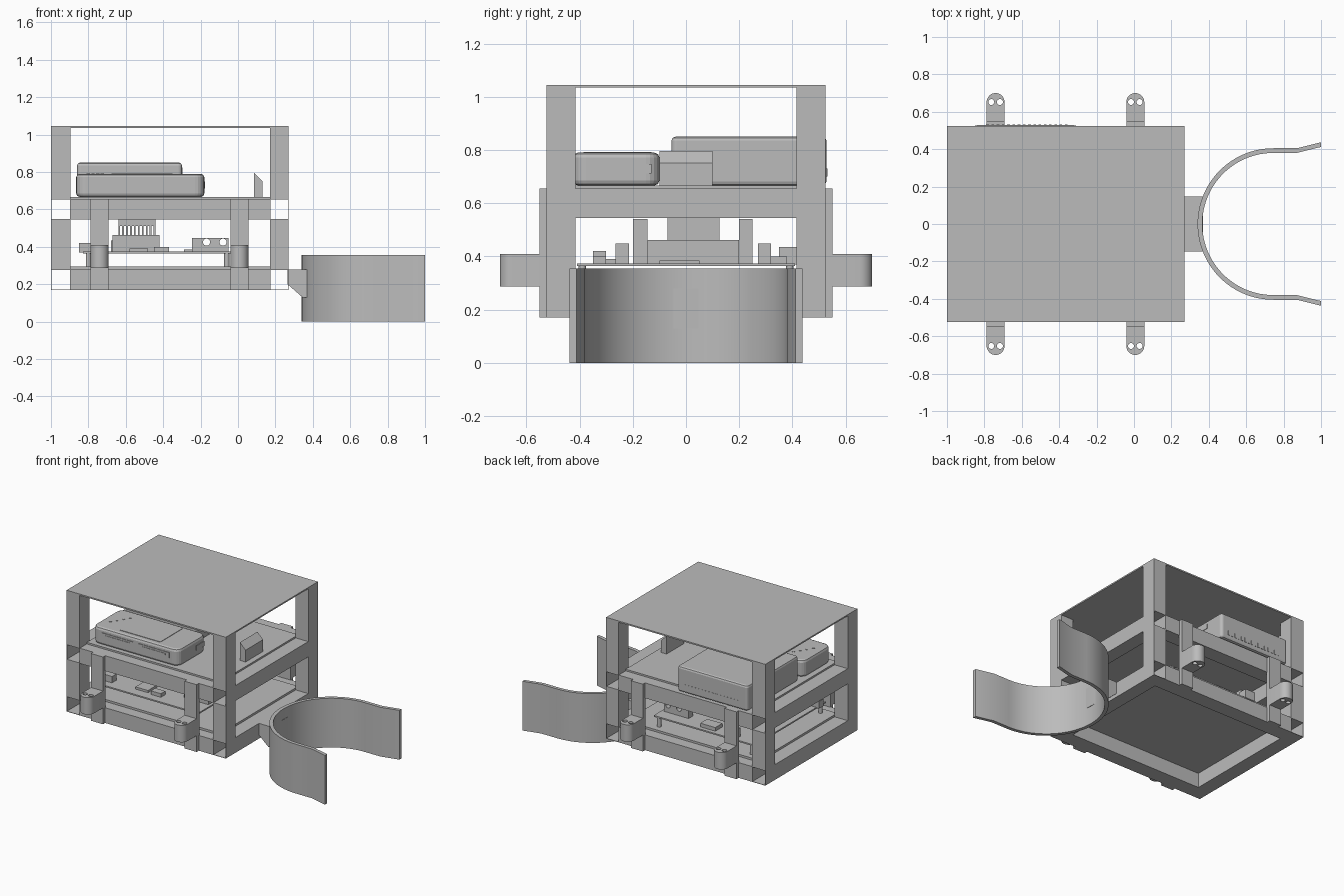
import bpy, bmesh, math
from mathutils import Vector

if "Cube" in bpy.data.objects:
    bpy.data.objects.remove(bpy.data.objects["Cube"])

grey = bpy.data.materials.new("plain_grey")
grey.use_nodes = True
colour = (0.5, 0.5, 0.5, 1)
grey.diffuse_color = colour
grey.node_tree.nodes["Principled BSDF"].inputs["Base Color"].default_value = colour


def finish(name, bm):
    mesh = bpy.data.meshes.new(name)
    bm.to_mesh(mesh)
    bm.free()
    mesh.materials.append(grey)
    obj = bpy.data.objects.new(name, mesh)
    bpy.context.collection.objects.link(obj)
    return obj


def box(name, xs, ys, zs, corner=0, edge=0, open_ends=False):
    """Box from ranges; optional rounded corners, softened rims or open y ends."""
    bm = bmesh.new()
    bmesh.ops.create_cube(bm, size=1)
    for v in bm.verts:
        v.co = Vector(r[0] if c < 0 else r[1] for c, r in zip(v.co, (xs, ys, zs)))
    bm.normal_update()
    if open_ends:
        ends = [f for f in bm.faces if abs(f.normal.y) > 0.9]
        bmesh.ops.delete(bm, geom=ends, context='FACES_ONLY')
    if corner:
        upright = [e for e in bm.edges if abs(e.verts[0].co.z - e.verts[1].co.z) > 0.01]
        bmesh.ops.bevel(bm, geom=upright, offset=corner, segments=5, profile=0.5, affect='EDGES')
    if edge:
        rims = [e for e in bm.edges if abs(e.verts[0].co.z - e.verts[1].co.z) < 0.001]
        bmesh.ops.bevel(bm, geom=rims, offset=edge, segments=2, profile=0.5, affect='EDGES')
    obj = finish(name, bm)
    if open_ends:
        wall = obj.modifiers.new("wall", 'SOLIDIFY')
        wall.thickness = 0.004
        wall.offset = -1
    return obj


def prism(name, outlines, low, high, along_y=False):
    """Extrude a filled outline (later outlines are holes) along z or y."""
    curve = bpy.data.curves.new(name, 'CURVE')
    curve.dimensions = '2D'
    curve.fill_mode = 'BOTH'
    curve.extrude = (high - low) / 2
    for points in outlines:
        spline = curve.splines.new('POLY')
        spline.points.add(len(points) - 1)
        for p, (u, v) in zip(spline.points, points):
            p.co = (u, v, 0, 1)
        spline.use_cyclic_u = True
    obj = bpy.data.objects.new(name, curve)
    bpy.context.collection.objects.link(obj)
    mid = (low + high) / 2
    obj.location = (0, mid, 0) if along_y else (0, 0, mid)
    obj.rotation_euler.x = math.pi / 2 if along_y else 0
    bpy.ops.object.select_all(action='DESELECT')
    obj.select_set(True)
    bpy.context.view_layer.objects.active = obj
    bpy.ops.object.convert(target='MESH')
    obj = bpy.context.object
    obj.data.materials.clear()
    obj.data.materials.append(grey)
    bpy.ops.object.shade_smooth_by_angle(angle=math.radians(30))
    return obj


def arc(cx, cy, r, start, end, n):
    return [(cx + r * math.cos(math.radians(start + (end - start) * i / n)),
             cy + r * math.sin(math.radians(start + (end - start) * i / n)))
            for i in range(n + 1)]


def circle(cx, cy, r):
    return arc(cx, cy, r, 0, 345, 23)


# Frame: posts, open-ended side rails, front and back rails
X0, X1, X2, X3 = -1, -0.895, 0.17, 0.27
Y, YI = 0.525, 0.415
LOW, MID, TOP = (0.17, 0.28), (0.545, 0.655), (1.035, 1.045)
for side, xs in (("right", (X0, X1)), ("left", (X2, X3))):
    for end, ys in (("front", (-Y, -YI)), ("back", (YI, Y))):
        for level, zs in (("lower", (LOW[1], MID[0])), ("upper", (MID[1], TOP[0]))):
            box(f"{level}_{end}_{side}_post", xs, ys, zs)
    for level, zs in (("lower", LOW), ("middle", MID)):
        box(f"{level}_{side}_rail", xs, (-Y, Y), zs, open_ends=True)
for end, ys in (("front", (-Y, -YI)), ("back", (YI, Y))):
    for level, zs in (("lower", LOW), ("middle", MID)):
        box(f"{level}_{end}_rail", (X1, X2), ys, zs)
box("roof", (X0, X3), (-Y, Y), TOP)
box("upper_shelf", (X1, X2), (-YI - 0.03, YI + 0.03), (0.65, 0.667))
box("floor_plate", (X1, X2), (-YI - 0.03, YI + 0.03), (0.275, 0.295))

# Mounting straps with drilled lugs, front and back
for end, s in (("front", -1), ("back", 1)):
    for side, x in (("right", -0.74), ("left", 0.007)):
        box(f"{end}_{side}_strap", (x - 0.048, x + 0.048), sorted((s * 0.52, s * 0.55)), (0.17, 0.655))
        tip = [(px, s * py) for px, py in arc(x, 0.652, 0.048, 0, 180, 16)]
        outline = tip + [(x - 0.048, s * 0.545), (x + 0.048, s * 0.545)]
        holes = [circle(x + d, s * 0.652, 0.016) for d in (-0.023, 0.023)]
        prism(f"{end}_{side}_lug", [outline] + holes, 0.288, 0.41)

# Open ring clamp and its bracket
outer = [(1, 0.437), (0.87, 0.405)] + arc(0.745, 0, 0.405, 90, 270, 48) + [(0.87, -0.405), (1, -0.437)]
inner = [(1, -0.412), (0.87, -0.38)] + arc(0.745, 0, 0.38, 270, 90, 48) + [(0.87, 0.38), (1, 0.412)]
prism("ring_clamp", [outer + inner], 0, 0.355)
prism("clamp_bracket", [[(0.265, 0.2), (0.345, 0.13), (0.368, 0.13), (0.368, 0.28), (0.265, 0.28)]],
      -0.147, 0.147, along_y=True)

# Card reader on the shelf
reader = box("card_reader", (-0.865, -0.18), (-0.425, -0.1), (0.667, 0.79), corner=0.05, edge=0.018)
box("reader_screen", (-0.675, -0.35), (-0.385, -0.13), (0.786, 0.793))
for i, x in enumerate((-0.66, -0.375)):
    box(f"card_slot_{i}", (x - 0.125, x + 0.125), (-0.429, -0.42), (0.72, 0.758))
    box(f"card_slit_{i}", (x - 0.095, x + 0.095), (-0.432, -0.42), (0.732, 0.746))
for i in range(4):
    x = -0.80 + 0.025 * i
    prism(f"reader_button_{i}", [circle(x, -0.31 + 0.04 * i, 0.009)], 0.786, 0.793)
box("reader_side_port", (-0.185, -0.176), (-0.22, -0.13), (0.712, 0.748))

# Taller connector hub with ports and vents
box("connector_hub", (-0.86, -0.3), (-0.055, 0.528), (0.667, 0.85), corner=0.02, edge=0.015)
ports = [(0.1, 0.24, 0.79, 0.825), (0.25, 0.385, 0.79, 0.825), (0.19, 0.27, 0.715, 0.768),
         (0.29, 0.355, 0.742, 0.775), (0.29, 0.355, 0.7, 0.73), (0.1, 0.17, 0.715, 0.745)]
for i, (y0, y1, z0, z1) in enumerate(ports):
    box(f"hub_port_{i}", (-0.304, -0.296), (y0, y1), (z0, z1))
for i in range(16):
    x = -0.79 + 0.028 * i
    box(f"hub_vent_{i}", (x, x + 0.014), (0.524, 0.531), (0.7, 0.73))

# Wedge block on the shelf
prism("wedge_block", [[(0.085, 0.66), (0.13, 0.66), (0.13, 0.752), (0.085, 0.797)]],
      -0.1, 0.1, along_y=True)

# Circuit board with spacers
box("circuit_board", (-0.83, -0.03), (-0.41, 0.41), (0.364, 0.374))
for x in (-0.8, -0.06):
    for y in (-0.39, 0.39):
        prism("board_spacer", [circle(x, y, 0.014)], 0.29, 0.366)

# Heat sink and fins
box("heat_sink_base", (-0.67, -0.42), (-0.145, 0.2), (0.372, 0.462))
box("heat_sink_core", (-0.63, -0.45), (-0.07, 0.125), (0.51, 0.58))
for i in range(10):
    x = -0.64 + 0.021 * i
    box(f"heat_sink_fin_{i}", (x, x + 0.009), (-0.07, 0.125), (0.46, 0.58))
for i, ys in enumerate(((-0.2, -0.145), (0.2, 0.25))):
    box(f"board_tower_{i}", (-0.78, -0.7), ys, (0.45, 0.54))
box("tower_base", (-0.78, -0.7), (-0.2, 0.25), (0.372, 0.452))

# Pierced connector blocks and small parts on the board
for i, y in enumerate((-0.24, 0.295)):
    shape = [(-0.245, 0.372), (-0.05, 0.372), (-0.05, 0.448), (-0.245, 0.448)]
    prism(f"pierced_block_{i}", [shape, circle(-0.168, 0.425, 0.019), circle(-0.08, 0.425, 0.019)],
          y - 0.025, y + 0.025, along_y=True)
parts = [(-0.29, -0.06, -0.1, 0.05, 0.385), (-0.45, -0.37, -0.35, -0.3, 0.4), (-0.58, -0.48, -0.34, -0.24, 0.39),
         (-0.68, -0.6, 0.35, 0.415, 0.435), (-0.5, -0.38, 0.3, 0.38, 0.4), (-0.85, -0.76, -0.35, -0.3, 0.42),
         (-0.85, -0.78, 0.27, 0.34, 0.4)]
for i, (x0, x1, y0, y1, z1) in enumerate(parts):
    box(f"board_part_{i}", (x0, x1), (y0, y1), (0.37, z1))
